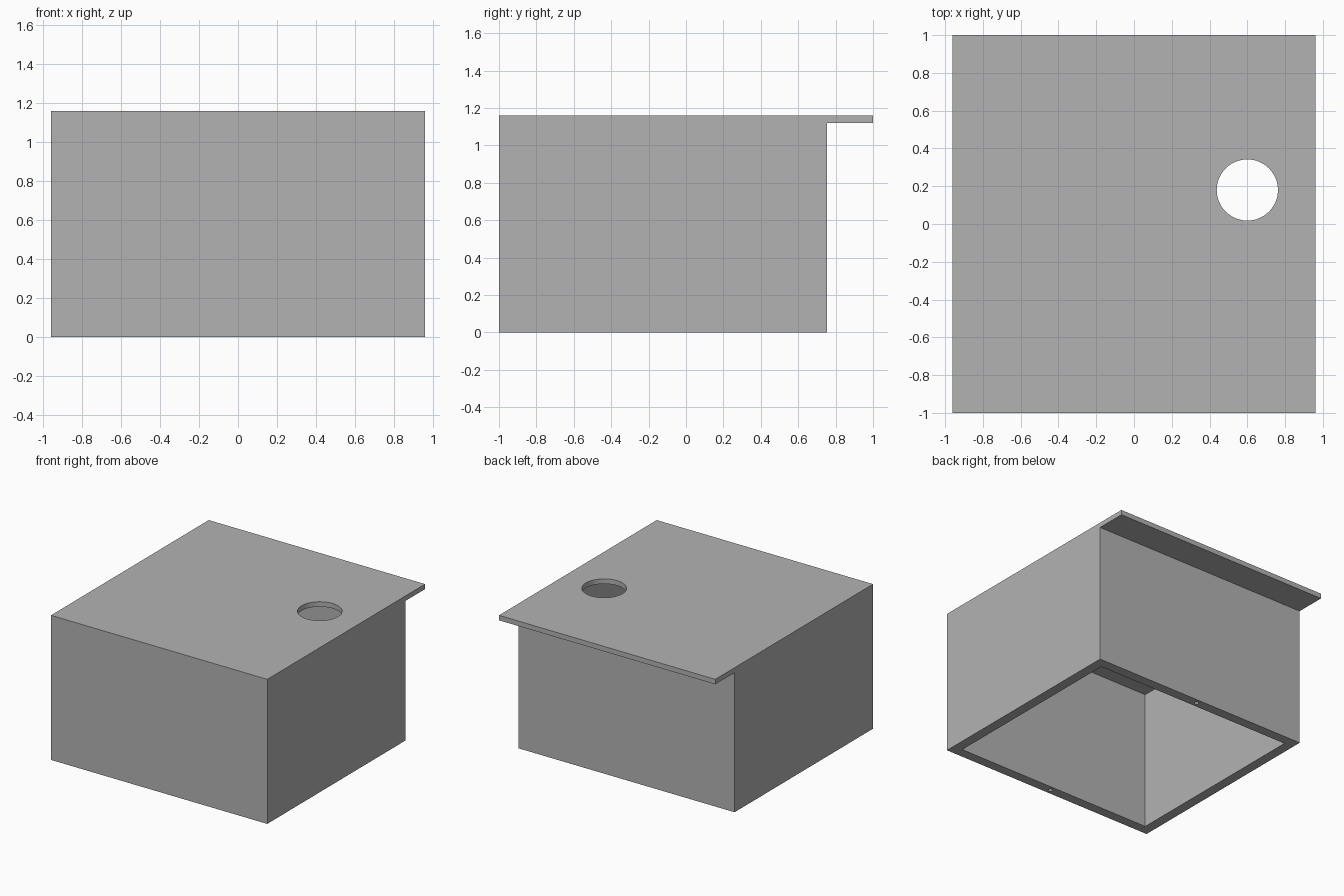
import bpy
import bmesh
from mathutils import Matrix

if "Cube" in bpy.data.objects:
    bpy.data.objects.remove(bpy.data.objects["Cube"], do_unlink=True)

HALF_WIDTH = 0.96
FRONT, BACK, LIP = -1.0, 0.755, 1.0
TOP, UNDERSIDE = 1.16, 1.12
WALL = 0.08

grey = bpy.data.materials.new("plain grey")
grey.use_nodes = True
colour = (0.45, 0.45, 0.45, 1)
grey.diffuse_color = colour
grey.node_tree.nodes["Principled BSDF"].inputs["Base Color"].default_value = colour


def finish(name, bm):
    bmesh.ops.recalc_face_normals(bm, faces=bm.faces)
    mesh = bpy.data.meshes.new(name)
    bm.to_mesh(mesh)
    bm.free()
    mesh.materials.append(grey)
    obj = bpy.data.objects.new(name, mesh)
    bpy.context.collection.objects.link(obj)
    return obj


def block(name, low, high):
    bm = bmesh.new()
    size = [b - a for a, b in zip(low, high)]
    middle = [(a + b) / 2 for a, b in zip(low, high)]
    matrix = Matrix.Translation(middle) @ Matrix.Diagonal((*size, 1))
    bmesh.ops.create_cube(bm, size=1, matrix=matrix)
    return finish(name, bm)


def drill(name, x, y, radius, low, high, sides):
    bm = bmesh.new()
    bmesh.ops.create_cone(bm, cap_ends=True, segments=sides, radius1=radius,
                          radius2=radius, depth=high - low,
                          matrix=Matrix.Translation((x, y, (low + high) / 2)))
    return finish(name, bm)


# Box with overhanging lid: side profile extruded across the width
profile = [(FRONT, 0), (BACK, 0), (BACK, UNDERSIDE),
           (LIP, UNDERSIDE), (LIP, TOP), (FRONT, TOP)]
bm = bmesh.new()
side = bm.faces.new([bm.verts.new((-HALF_WIDTH, y, z)) for y, z in profile])
extruded = bmesh.ops.extrude_face_region(bm, geom=[side], use_keep_orig=True)
moved = [v for v in extruded["geom"] if isinstance(v, bmesh.types.BMVert)]
bmesh.ops.translate(bm, verts=moved, vec=(2 * HALF_WIDTH, 0, 0))
box = finish("box_with_lid", bm)

# Cutters: open cavity, round lid hole, small blind holes in the bottom rim
inner = HALF_WIDTH - WALL
cutters = [
    block("cavity_cutter", (-inner, FRONT + WALL, -0.1),
          (inner, BACK - WALL, UNDERSIDE)),
    drill("lid_hole_cutter", 0.6, 0.18, 0.162, 1.0, 1.3, 64),
]
for label, y in (("front", FRONT + WALL / 2), ("back", BACK - WALL / 2)):
    cutters.append(drill(label + "_pin_hole_cutter", 0, y, 0.016, -0.1, 0.1, 24))

for cutter in cutters:
    cutter.hide_render = True
    cutter.hide_set(True)
    cut = box.modifiers.new(cutter.name, 'BOOLEAN')
    cut.operation = 'DIFFERENCE'
    cut.solver = 'EXACT'
    cut.object = cutter

# Apply the cuts and remove the cutters
bpy.context.view_layer.update()
result = bpy.data.meshes.new_from_object(
    box.evaluated_get(bpy.context.evaluated_depsgraph_get()))
box.modifiers.clear()
box.data = result
for cutter in cutters:
    bpy.data.objects.remove(cutter, do_unlink=True)

# Smooth only the round holes
bpy.ops.object.select_all(action='DESELECT')
box.select_set(True)
bpy.context.view_layer.objects.active = box
bpy.ops.object.shade_smooth_by_angle()
